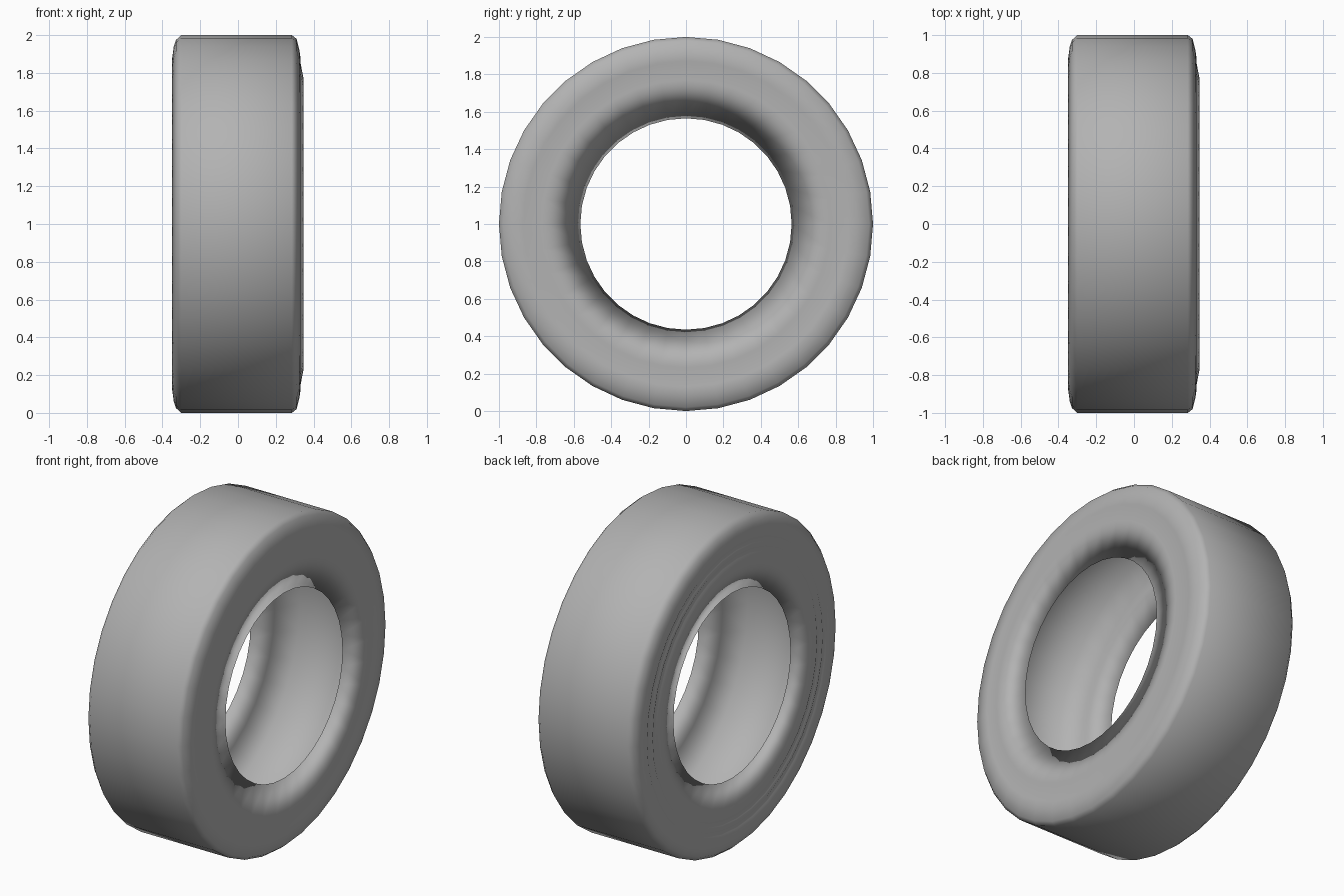
import bpy, bmesh, math

if "Cube" in bpy.data.objects:
    bpy.data.objects.remove(bpy.data.objects["Cube"])

SEGMENTS = 36

# Closed cross-section as (x, radius), lathed around the x axis
profile = [
    # ringed sidewall, left
    (-0.31, 0.565), (-0.338, 0.70),
    (-0.349, 0.765), (-0.342, 0.78), (-0.342, 0.805),
    (-0.349, 0.82), (-0.342, 0.835), (-0.342, 0.86),
    (-0.349, 0.875), (-0.34, 0.94),
    # shoulders and tread
    (-0.328, 0.975), (-0.30, 1.0), (0.285, 1.0), (0.31, 0.98),
    (0.325, 0.92),
    # sidewall with one shallow step, right
    (0.332, 0.872), (0.329, 0.863), (0.347, 0.77),
    (0.31, 0.565),
    # hollow inside
    (0.30, 0.78), (0.24, 0.94), (-0.24, 0.94), (-0.30, 0.78),
]

# Tyre body
bm = bmesh.new()
rings = []
for i in range(SEGMENTS):
    a = 2 * math.pi * i / SEGMENTS
    rings.append([bm.verts.new((x, r * math.cos(a), 1 + r * math.sin(a)))
                  for x, r in profile])
n = len(profile)
for i in range(SEGMENTS):
    p, q = rings[i], rings[(i + 1) % SEGMENTS]
    for j in range(n):
        k = (j + 1) % n
        bm.faces.new((p[j], p[k], q[k], q[j]))
bmesh.ops.recalc_face_normals(bm, faces=bm.faces[:])
for f in bm.faces:
    f.smooth = True
mesh = bpy.data.meshes.new("tyre")
bm.to_mesh(mesh)
bm.free()
tyre = bpy.data.objects.new("tyre", mesh)
bpy.context.collection.objects.link(tyre)

# Dark rubber
rubber = bpy.data.materials.new("rubber")
rubber.diffuse_color = (0.45, 0.45, 0.45, 1)
rubber.use_nodes = True
rubber.node_tree.nodes["Principled BSDF"].inputs["Base Color"].default_value = rubber.diffuse_color
mesh.materials.append(rubber)
